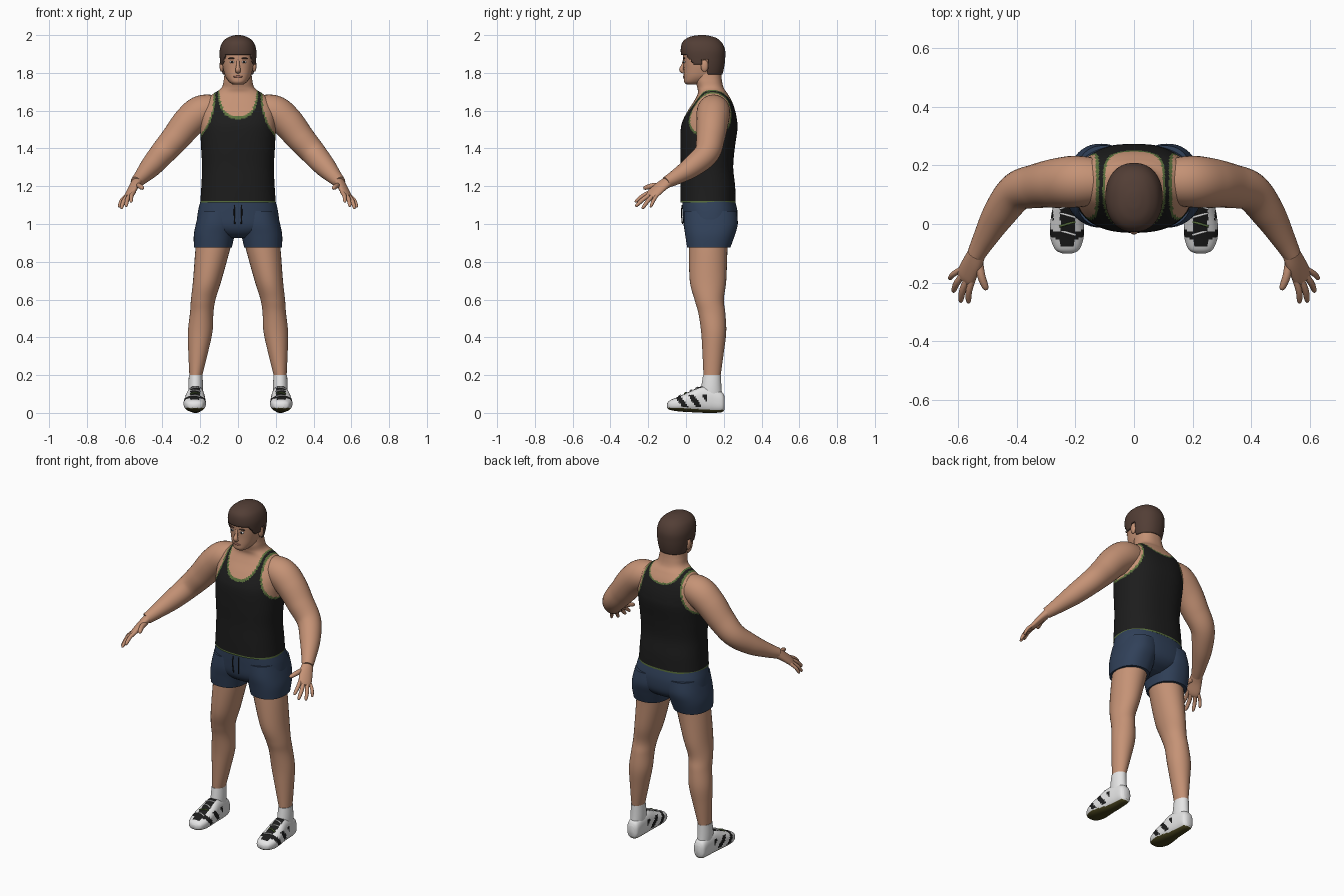
import bpy, bmesh, math
from mathutils import Vector

cube = bpy.data.objects.get("Cube")
if cube:
    bpy.data.objects.remove(cube, do_unlink=True)


def material(name, r, g, b):
    m = bpy.data.materials.new(name)
    m.use_nodes = True
    m.diffuse_color = (r, g, b, 1)
    node = next(n for n in m.node_tree.nodes if n.type == 'BSDF_PRINCIPLED')
    node.inputs["Base Color"].default_value = (r, g, b, 1)
    node.inputs["Roughness"].default_value = 0.8
    return m


SKIN = material("skin", .56, .29, .18)
HAIR = material("brown hair", .085, .048, .036)
BLACK = material("black cloth", .012, .012, .012)
GREEN = material("green trim", .1, .16, .045)
NAVY = material("navy cloth", .03, .052, .1)
WHITE = material("white", .78, .78, .78)
SOLE = material("olive sole", .06, .052, .012)
LIPS = material("lips", .38, .16, .12)


def smooth_rows(rows, sub):
    """Catmull-Rom interpolation of rows of numbers."""
    out = []
    for i in range(len(rows) - 1):
        p0, p1, p2 = rows[max(i - 1, 0)], rows[i], rows[i + 1]
        p3 = rows[min(i + 2, len(rows) - 1)]
        for k in range(sub):
            t = k / sub
            out.append([b + t / 2 * (c - a + t * (2 * a - 5 * b + 4 * c - d + t * (3 * (b - c) + d - a)))
                        for a, b, c, d in zip(p0, p1, p2, p3)])
    out.append(list(rows[-1]))
    return out


def skin_rings(name, rings, mats, rule=None, keep=None, mirror=False, power=2.0, seg=32):
    """Join superellipse rings, each (centre, U, V), into one capped surface."""
    bm = bmesh.new()
    loops = []
    for c, u, v in rings:
        loop = []
        for k in range(seg):
            a = 2 * math.pi * k / seg
            ca, sa = math.cos(a), math.sin(a)
            x = math.copysign(abs(ca) ** (2 / power), ca)
            y = math.copysign(abs(sa) ** (2 / power), sa)
            loop.append(bm.verts.new(c + u * x + v * y))
        loops.append(loop)
    for a, b in zip(loops, loops[1:]):
        for k in range(seg):
            n = (k + 1) % seg
            bm.faces.new((a[k], a[n], b[n], b[k]))
    bm.faces.new(loops[0][::-1])
    bm.faces.new(loops[-1])
    bmesh.ops.recalc_face_normals(bm, faces=bm.faces[:])
    for f in bm.faces:
        f.smooth = True
        if rule:
            f.material_index = mats.index(rule(f.calc_center_median(), f.normal))
    if keep:
        gone = [f for f in bm.faces if not keep(f.calc_center_median())]
        bmesh.ops.delete(bm, geom=gone, context='FACES')
    mesh = bpy.data.meshes.new(name)
    bm.to_mesh(mesh)
    bm.free()
    for m in mats:
        mesh.materials.append(m)
    obj = bpy.data.objects.new(name, mesh)
    bpy.context.collection.objects.link(obj)
    if mirror:
        obj.modifiers.new("mirror", 'MIRROR').use_mirror_merge = False
    bpy.context.view_layer.objects.active = obj
    bpy.ops.object.select_all(action='DESELECT')
    obj.select_set(True)
    bpy.ops.object.shade_smooth_by_angle(angle=math.radians(50))
    return obj


def column(name, rows, mats, sub=6, **kw):
    """Horizontal rings from rows of (z, centre x, half width, front y, back y)."""
    rings = [(Vector((cx, (f + b) / 2, z)), Vector((hx, 0, 0)), Vector((0, (b - f) / 2, 0)))
             for z, cx, hx, f, b in smooth_rows(rows, sub)]
    return skin_rings(name, rings, mats, **kw)


def tube(name, rows, mats, hint=(0, 0, 1), sub=5, **kw):
    """Rings across a path from rows of (x, y, z, radius, radius)."""
    pts = smooth_rows(rows, sub)
    pos = [Vector(p[:3]) for p in pts]
    rings = []
    for i, p in enumerate(pts):
        t = (pos[min(i + 1, len(pos) - 1)] - pos[max(i - 1, 0)]).normalized()
        u = Vector(hint)
        u = (u - t * u.dot(t)).normalized()
        rings.append((pos[i], u * p[3], t.cross(u) * p[4]))
    return skin_rings(name, rings, mats, **kw)


def ball(name, loc, size, mat, mirror=True):
    rings = []
    for i in range(1, 12):
        a = math.pi * i / 12
        r = math.sin(a)
        rings.append((Vector(loc) - Vector((0, 0, size[2] * math.cos(a))),
                      Vector((size[0] * r, 0, 0)), Vector((0, size[1] * r, 0))))
    return skin_rings(name, rings, [mat], mirror=mirror, seg=16)


# Torso and neck, with the vest coloured by neckline and armhole curves
def vest(c, n):
    x = abs(c.x)
    if c.z > 1.74:
        return SKIN
    depth = .17 if c.y < .13 else .1
    neck = (x / .1) ** 2.6 + ((1.74 - c.z) / depth) ** 2.6
    arm = .13 + .07 * (max(1.69 - c.z, 0) / .22) ** 2.5
    if neck < 1 or x > arm:
        return SKIN
    return GREEN if neck < 1.24 or x > arm - .01 or c.z < 1.122 else BLACK


column("torso_and_vest", [
    (1.113, 0, .2, -.03, .263), (1.2, 0, .194, -.03, .26), (1.3, 0, .19, -.028, .25),
    (1.4, 0, .195, -.03, .258), (1.5, 0, .2, -.028, .272), (1.55, 0, .2, -.016, .27),
    (1.6, 0, .197, .01, .26), (1.65, 0, .178, .042, .243), (1.69, 0, .13, .062, .22),
    (1.72, 0, .088, .06, .2), (1.76, 0, .076, .05, .19), (1.81, 0, .07, .05, .185)],
    [SKIN, BLACK, GREEN], sub=12, rule=vest, power=2.4, seg=128)

# Shorts with drawstring
column("shorts_hips", [(1.13, 0, .196, -.02, .258), (1.06, 0, .213, -.018, .273),
                       (.99, 0, .212, -.012, .268), (.95, 0, .15, .01, .24), (.925, 0, .07, .05, .19)],
       [NAVY], power=2.4, seg=64)
column("shorts_legs", [(1.07, .105, .1, -.01, .268), (1.0, .114, .109, -.012, .274),
                       (.94, .126, .108, -.004, .258), (.875, .133, .1, .006, .235)],
       [NAVY], power=2.3, mirror=True, seg=48)
tube("drawstrings", [(.018, -.02, 1.1, .003, .003), (.02, -.024, 1.06, .003, .003),
                     (.017, -.019, 1.0, .003, .003)], [BLACK], hint=(1, 0, 0), mirror=True, seg=8)

# Legs and socks
column("legs", [(.95, .118, .095, .02, .23), (.87, .133, .092, .016, .22), (.7, .163, .075, .02, .213),
                (.6, .184, .065, .045, .2), (.53, .192, .062, .065, .208), (.43, .2, .065, .08, .213),
                (.32, .211, .052, .087, .2), (.19, .224, .033, .093, .182)], [SKIN], mirror=True)
column("socks", [(.2, .224, .036, .09, .185), (.13, .224, .039, .08, .188), (.05, .224, .036, .07, .195)],
       [WHITE], mirror=True)


# Shoes, lofted from toe to heel
def shoe(c, n):
    if n.z < -.55:
        return SOLE
    if n.z > .45 and abs(c.x - .228) < .024 and -.075 < c.y < .09:
        return BLACK
    if .03 < c.z < .095 and -.06 < c.y < .11 and math.sin(c.y * 85 + c.z * 60) > .25:
        return BLACK
    return WHITE


shoe_rows = [(-.1, .228, .018, .026, .05), (-.086, .228, .042, .016, .066), (-.04, .229, .058, .008, .086),
             (.02, .228, .056, .004, .113), (.08, .225, .048, .001, .14), (.14, .224, .042, 0, .135),
             (.19, .224, .036, .004, .11), (.205, .224, .02, .02, .085)]
skin_rings("shoes", [(Vector((cx, y, (lo + hi) / 2)), Vector((hx, 0, 0)), Vector((0, 0, (hi - lo) / 2)))
                     for y, cx, hx, lo, hi in smooth_rows(shoe_rows, 8)],
           [WHITE, BLACK, SOLE], rule=shoe, mirror=True, power=2.5, seg=64)
for i in range(4):
    y, z, tilt = -.03 + .03 * i, .092 + .014 * i, .008 * (-1) ** i
    tube("shoe_lace", [(.2, y - tilt, z - .006, .004, .004), (.227, y, z + .001, .004, .004),
                       (.254, y + tilt, z - .006, .004, .004)], [GREEN if i == 1 else WHITE], mirror=True, seg=8)

# Arms
arm = [(.1, .145, 1.605, .075), (.19, .145, 1.594, .088), (.26, .14, 1.54, .085), (.33, .13, 1.455, .076),
       (.4, .11, 1.375, .067), (.46, .035, 1.305, .057), (.51, -.05, 1.25, .041), (.54, -.105, 1.22, .031)]
tube("arms", [p + (p[3],) for p in arm], [SKIN], sub=8, mirror=True)

# Hands: flattened palm, four fingers and a thumb
tube("palms", [(.53, -.085, 1.23, .03, .027), (.55, -.13, 1.2, .037, .021), (.573, -.175, 1.16, .038, .016),
               (.582, -.192, 1.147, .03, .009)], [SKIN], hint=(.68, .62, -.39), mirror=True)


def finger(name, root, tip, r):
    a, b = Vector(root), Vector(tip)
    rows = []
    for t, k in ((0, 1), (.5, 1), (.85, .85), (.97, .55), (1, .15)):
        p = a.lerp(b, t) + Vector((.006, 0, .006)) * math.sin(math.pi * t)
        rows.append((*p, r * k, r * k))
    tube(name, rows, [SKIN], sub=3, mirror=True, seg=12)


finger("index_fingers", (.55, -.185, 1.172), (.565, -.27, 1.115), .011)
finger("middle_fingers", (.565, -.178, 1.164), (.592, -.267, 1.092), .0115)
finger("ring_fingers", (.58, -.168, 1.156), (.617, -.232, 1.08), .011)
finger("little_fingers", (.592, -.155, 1.15), (.63, -.188, 1.088), .0095)
finger("thumbs", (.53, -.125, 1.205), (.503, -.225, 1.188), .014)

# Head and face
column("head", [(1.738, 0, .025, .004, .07), (1.752, 0, .046, -.01, .11), (1.78, 0, .066, -.012, .16),
                (1.82, 0, .078, -.012, .185), (1.86, 0, .084, -.014, .195), (1.9, 0, .085, -.015, .198),
                (1.95, 0, .075, -.005, .185), (1.985, 0, .04, .035, .15)], [SKIN], power=2.3, seg=48)
tube("nose", [(0, -.01, 1.868, .006, .007), (0, -.017, 1.84, .008, .009), (0, -.024, 1.817, .012, .014),
              (0, -.014, 1.803, .008, .012)], [SKIN], hint=(0, 1, 0), seg=16)
ball("ears", (.086, .098, 1.837), (.012, .02, .032), SKIN)
ball("eyes", (.032, -.008, 1.858), (.014, .006, .006), WHITE)
ball("irises", (.032, -.012, 1.858), (.006, .004, .006), BLACK)
ball("eyebrows", (.034, -.01, 1.877), (.02, .007, .004), HAIR)
ball("mouth", (0, -.009, 1.78), (.026, .007, .006), LIPS, mirror=False)


# Hair cap, trimmed along the hairline
def hairline(c):
    if c.y < .04:
        return c.z > 1.897 - .05 * min(max(c.y / .04, 0), 1)
    if c.y < .08:
        return c.z > 1.842
    return c.z > (1.868 if c.y < .115 else 1.79)


hair = column("hair", [(1.77, 0, .074, .03, .186), (1.82, 0, .089, -.01, .2), (1.87, 0, .096, -.022, .207),
                       (1.92, 0, .097, -.028, .207), (1.96, 0, .084, -.02, .19), (1.985, 0, .058, .007, .16),
                       (1.997, 0, .028, .045, .12), (2, 0, .008, .075, .095)],
              [HAIR], sub=8, keep=hairline, power=2.2, seg=96)
thick = hair.modifiers.new("thickness", 'SOLIDIFY')
thick.thickness = .012
